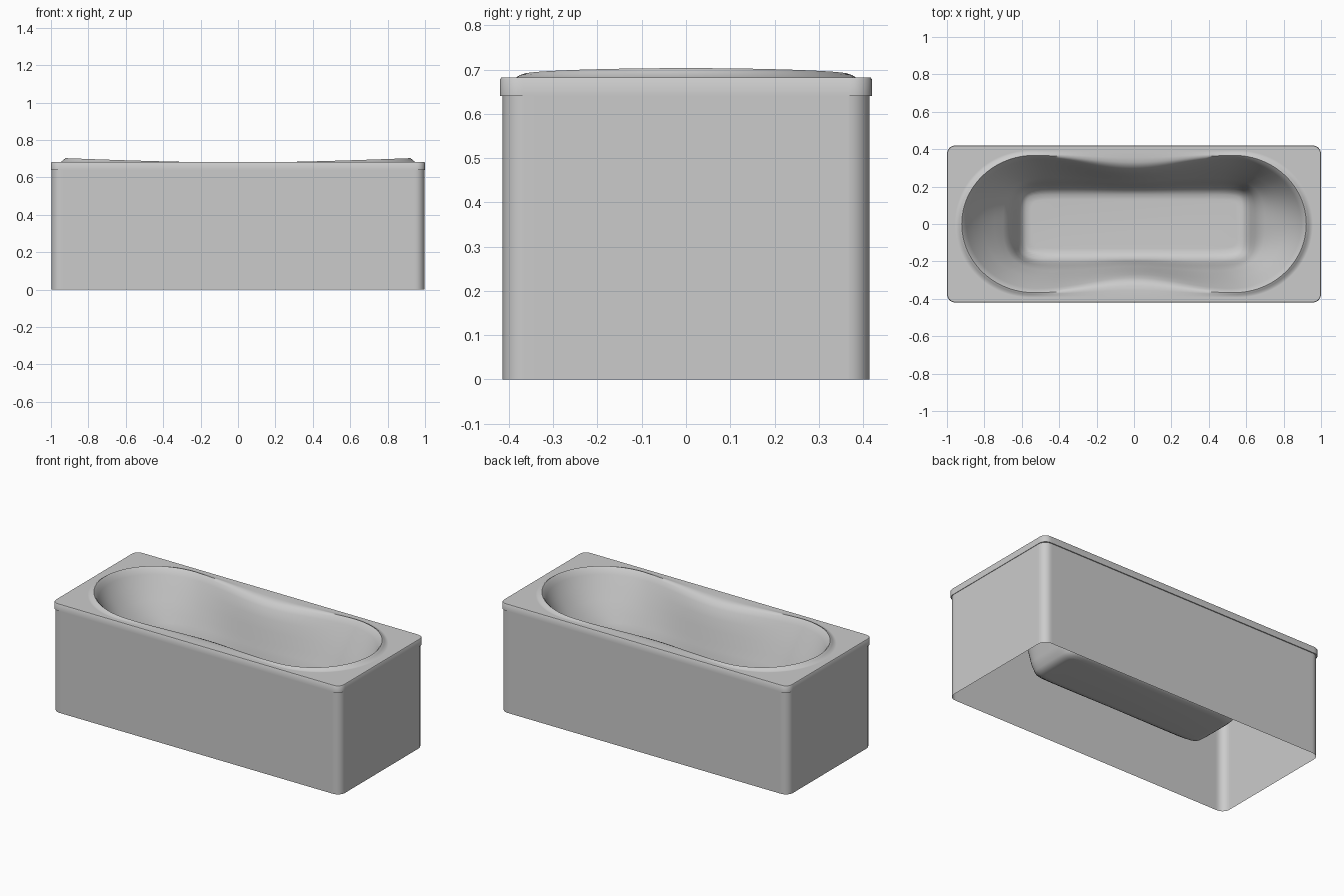
import bpy, bmesh, math

cube = bpy.data.objects.get("Cube")
if cube:
    bpy.data.objects.remove(cube, do_unlink=True)

enamel = bpy.data.materials.new("light grey enamel")
enamel.use_nodes = True
GREY = (0.6, 0.6, 0.6, 1)
enamel.diffuse_color = GREY
enamel.node_tree.nodes["Principled BSDF"].inputs["Base Color"].default_value = GREY


def box_half_width(hx, hy, r):
    """Half width along x of a rounded rectangle."""
    def width(x):
        if x >= hx:
            return -1
        d = max(0, x - (hx - r))
        return hy - r + math.sqrt(max(0, r * r - d * d))
    return width


def tub_half_width(length, lobe, waist, p):
    """Half width along x of a waisted oval; p squares off its ends."""
    c = length * 0.58

    def width(x):
        if x >= length:
            return -1
        if x < c:
            return (lobe + waist) / 2 - (lobe - waist) / 2 * math.cos(math.pi * x / c)
        return lobe * (1 - ((x - c) / (length - c)) ** p) ** (1 / p)
    return width


def directions():
    """Ray directions, spread evenly along a rectangle with dense corners."""
    quarter = [(1, 0.42 * i / 16) for i in range(15)]
    for i in range(9):
        a = math.pi / 2 * i / 8
        quarter.append((0.95 + 0.05 * math.cos(a), 0.37 + 0.05 * math.sin(a)))
    quarter += [(0.92 * (1 - i / 28), 0.42) for i in range(29)]
    left = quarter + [(-x, y) for x, y in quarter[-2::-1]]
    return left + [(x, -y) for x, y in left[-2:0:-1]]


RAYS = directions()


def ring(bm, width, height):
    """Trace an outline by casting rays from the centre."""
    verts = []
    for dx, dy in RAYS:
        lo, hi = 0, 1.2
        for _ in range(36):
            m = (lo + hi) / 2
            if abs(dy) * m <= width(abs(dx) * m):
                lo = m
            else:
                hi = m
        x, y = dx * lo, dy * lo
        verts.append(bm.verts.new((x, y, height(x))))
    return verts


def loft(name, sections, cap=False):
    bm = bmesh.new()
    rings = [ring(bm, width, height) for width, height in sections]
    n = len(RAYS)
    for a, b in zip(rings, rings[1:]):
        for i in range(n):
            j = (i + 1) % n
            bm.faces.new((a[i], a[j], b[j], b[i]))
    if cap:
        bm.faces.new(rings[-1])
    mesh = bpy.data.meshes.new(name)
    bm.to_mesh(mesh)
    bm.free()
    mesh.materials.append(enamel)
    ob = bpy.data.objects.new(name, mesh)
    bpy.context.collection.objects.link(ob)
    bpy.ops.object.select_all(action="DESELECT")
    ob.select_set(True)
    bpy.context.view_layer.objects.active = ob
    bpy.ops.object.shade_smooth_by_angle(angle=math.radians(50))


def flat(z):
    return lambda x: z


def swell(base, rise):
    """Height that rises towards the two ends."""
    return lambda x: base + rise * (abs(x) / 0.92) ** 1.5


# Outer panels, open underneath
panel = box_half_width(0.997, 0.414, 0.05)
loft("side_panels", [(panel, flat(0)), (panel, flat(0.32)), (panel, flat(0.645))])

# Overhanging rim with a softened top edge
sections = [
    (panel, flat(0.64)),
    (box_half_width(1, 0.42, 0.045), flat(0.64)),
    (box_half_width(1, 0.42, 0.045), flat(0.678)),
    (box_half_width(0.997, 0.417, 0.042), flat(0.682)),
    (tub_half_width(0.958, 0.393, 0.39, 2), flat(0.682)),
    (tub_half_width(0.947, 0.384, 0.378, 2), flat(0.682)),
]

# Basin: raised lip, sloping walls, ledge, steep lower walls, flat floor
for length, lobe, waist, p, z, rise in [
    (0.934, 0.376, 0.355, 2, 0.681, 0.013),
    (0.921, 0.367, 0.33, 2, 0.679, 0.024),
    (0.910, 0.357, 0.308, 2, 0.668, 0.024),
    (0.895, 0.344, 0.288, 2, 0.642, 0.022),
    (0.860, 0.318, 0.268, 2.1, 0.585, 0.018),
    (0.805, 0.290, 0.251, 2.2, 0.52, 0.01),
    (0.745, 0.266, 0.237, 2.5, 0.455, 0.005),
    (0.700, 0.249, 0.226, 2.9, 0.41, 0),
    (0.675, 0.238, 0.219, 3.2, 0.38, 0),
    (0.648, 0.222, 0.209, 4, 0.32, 0),
    (0.624, 0.206, 0.198, 5, 0.25, 0),
    (0.602, 0.187, 0.185, 6, 0.2, 0),
    (0.578, 0.157, 0.157, 8, 0.18, 0),
    (0.550, 0.130, 0.130, 8, 0.178, 0),
]:
    sections.append((tub_half_width(length, lobe, waist, p), swell(z, rise)))
loft("rim_and_basin", sections, cap=True)
